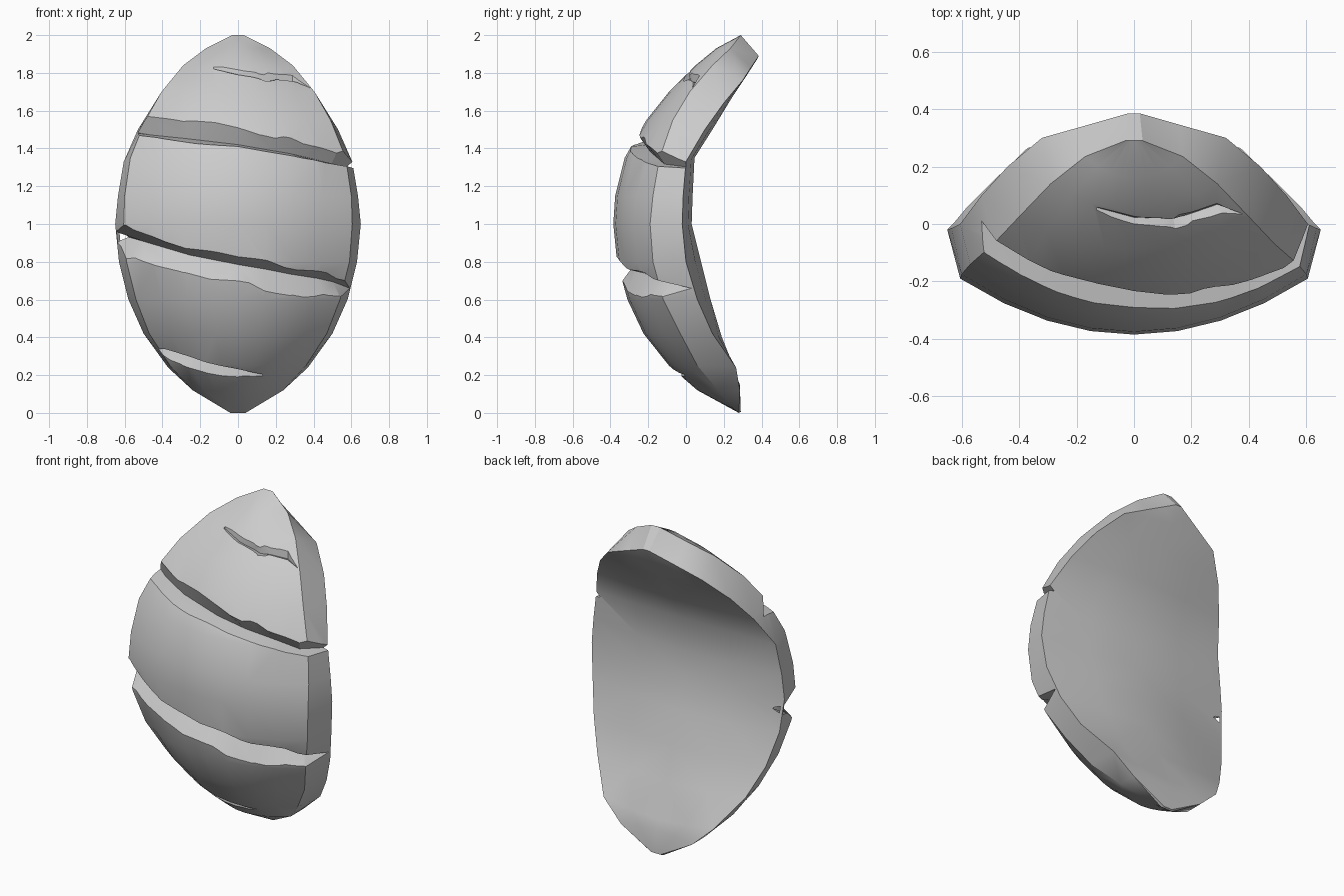
import bpy, bmesh, math
from mathutils import Vector
from mathutils.bvhtree import BVHTree

# Rows, top to bottom: z, front y, crest x, crest y, rim x, rim y, rim z, back y, back z
ROWS = [
    (2.00, .29, .03, .29, .02, .385, 1.89, .385, 1.89),
    (1.93, .16, .17, .235, .16, .345, 1.83, .375, 1.87),
    (1.84, .05, .29, .14, .32, .30, 1.76, .33, 1.80),
    (1.70, -.09, .405, .02, .44, .20, 1.64, .25, 1.68),
    (1.55, -.21, .49, -.07, .53, .10, 1.50, .14, 1.50),
    (1.35, -.325, .57, -.14, .605, .00, 1.33, .045, 1.35),
    (1.15, -.375, .60, -.175, .635, -.015, 1.15, .035, 1.15),
    (1.00, -.385, .605, -.19, .65, -.02, 1.00, .03, 1.00),
    (.80, -.365, .59, -.175, .63, .00, .80, .08, .80),
    (.60, -.31, .54, -.12, .58, .06, .60, .13, .60),
    (.42, -.225, .47, -.03, .50, .14, .42, .19, .40),
    (.25, -.09, .36, .06, .37, .265, .24, .265, .20),
    (.12, .06, .24, .17, .24, .285, .12, .285, .15),
    (.00, .28, .04, .28, .03, .29, .005, .29, .005),
]
SEG = 8


def new_object(name, bm):
    bmesh.ops.recalc_face_normals(bm, faces=bm.faces)
    mesh = bpy.data.meshes.new(name)
    bm.to_mesh(mesh)
    bm.free()
    obj = bpy.data.objects.new(name, mesh)
    bpy.context.collection.objects.link(obj)
    return obj


def loft(rings):
    bm = bmesh.new()
    loops = [[bm.verts.new(p) for p in r] for r in rings]
    n = len(loops[0])
    for a, b in zip(loops, loops[1:]):
        for i in range(n):
            j = (i + 1) % n
            bm.faces.new((a[i], a[j], b[j], b[i]))
    bm.faces.new(loops[0])
    bm.faces.new(loops[-1])
    return bm


# Curved plate: domed front, bevelled side band, bent back
def plate_ring(r):
    z, yf, xc, yc, xr, yr, zr, yb, zb = r
    pts = []
    for i in range(SEG + 1):
        t = -1 + 2 * i / SEG
        pts.append((xc * t, yf + (yc - yf) * t * t, z))
    for t in (1, .5, 0, -.5, -1):
        k = abs(t) ** 1.4
        pts.append((xr * t, yb + (yr - yb) * k, zb + (zr - zb) * k))
    return pts


bm = loft([plate_ring(r) for r in ROWS])
bmesh.ops.triangulate(bm, faces=[f for f in bm.faces if len(f.verts) == 4])
bmesh.ops.recalc_face_normals(bm, faces=bm.faces)
tree = BVHTree.FromBMesh(bm)
plate = new_object("shell_plate", bm)


# Gouges: V-shaped cutters following the front; points are x, z, width up, width down
def gouge(name, depth, path):
    rings = []
    for x, z, up, down in path:
        hit = tree.ray_cast(Vector((x, -2, z)), Vector((0, 1, 0)))[0]
        p = hit if hit else Vector((x, .02, z))
        n = (p - Vector((0, .6, 1))).normalized()
        side = Vector((0, 0, 1))
        side = (side - n * side.dot(n)).normalized()
        d = depth * min(1, (up + down) / .08)
        k = .06
        s = 1 + k / d
        rings.append([p - n * d, p + n * k + side * up * s, p + n * k - side * down * s])
    cutter = new_object(name, loft(rings))
    cutter.hide_render = True
    mod = plate.modifiers.new(name, 'BOOLEAN')
    mod.operation = 'DIFFERENCE'
    mod.solver = 'EXACT'
    mod.object = cutter
    bpy.context.view_layer.objects.active = plate
    bpy.ops.object.modifier_apply(modifier=name)
    bpy.data.objects.remove(cutter)


gouge("upper_gouge", .075, [
    (-.60, 1.51, .02, .02), (-.50, 1.51, .07, .05), (-.30, 1.49, .06, .06),
    (0, 1.455, .065, .05), (.20, 1.42, .04, .05), (.29, 1.405, .06, .05),
    (.40, 1.38, .04, .045), (.53, 1.34, .04, .03), (.61, 1.305, .01, .01)])
gouge("lower_gouge", .085, [
    (-.64, .93, .03, .03), (-.55, .90, .07, .08), (-.28, .82, .055, .085),
    (0, .765, .065, .07), (.15, .74, .07, .10), (.30, .71, .05, .09),
    (.46, .685, .06, .06), (.55, .665, .04, .05), (.61, .65, .01, .01)])
gouge("top_scratch", .05, [
    (-.13, 1.825, .006, .006), (0, 1.80, .02, .015), (.10, 1.785, .02, .02),
    (.14, 1.775, .02, .03), (.20, 1.775, .025, .015), (.30, 1.765, .03, .02),
    (.40, 1.73, .015, .012), (.43, 1.72, .006, .006)])
gouge("bottom_scratch", .055, [
    (-.46, .33, .012, .012), (-.37, .305, .045, .03), (-.25, .265, .05, .045),
    (-.08, .225, .035, .045), (.04, .21, .02, .02), (.13, .20, .006, .006)])

plate.select_set(True)
bpy.context.view_layer.objects.active = plate
bpy.ops.object.shade_smooth_by_angle(angle=math.radians(30))
